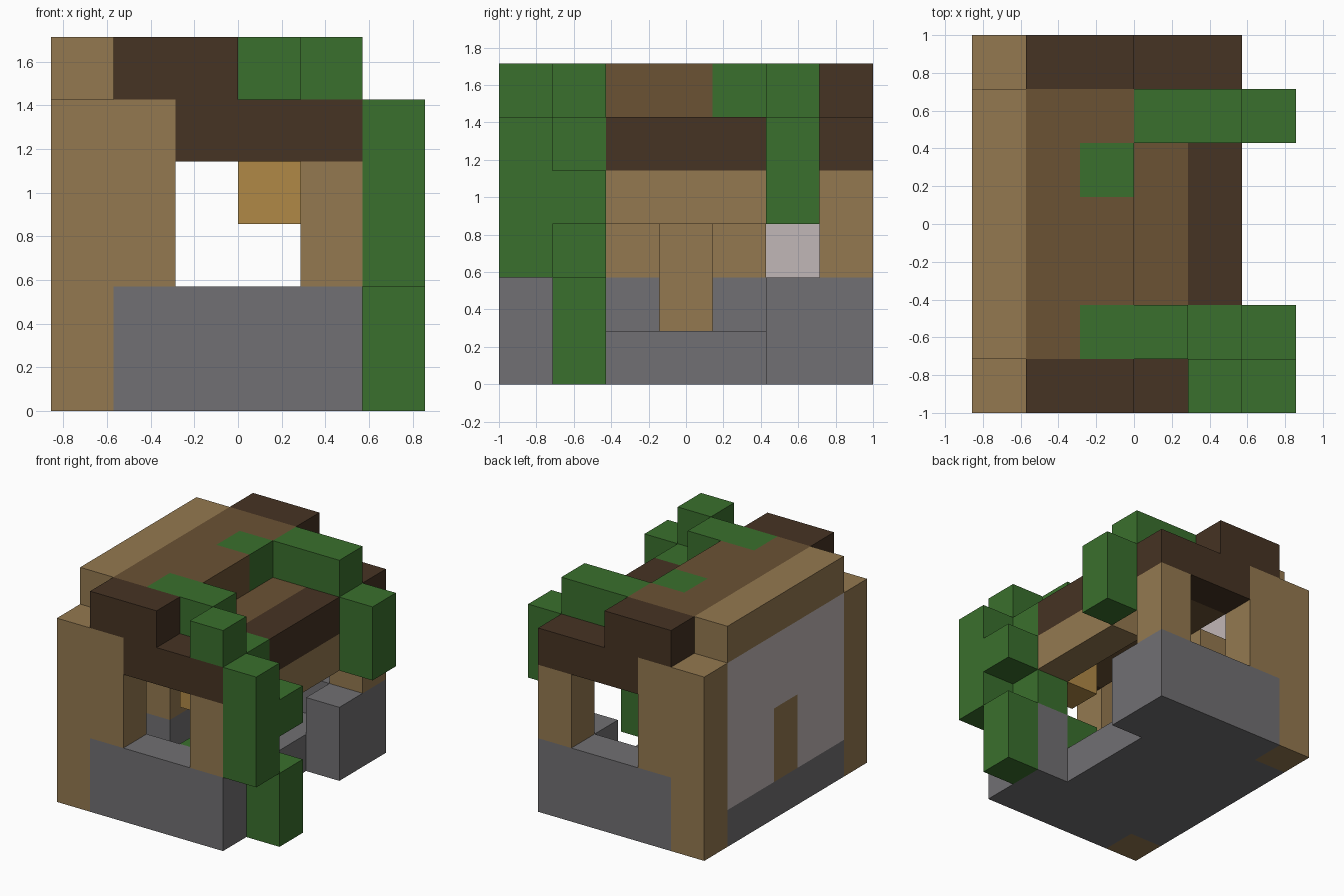
import bpy
import bmesh

if "Cube" in bpy.data.objects:
    bpy.data.objects.remove(bpy.data.objects["Cube"], do_unlink=True)

U = 2 / 7  # one block of the grid


def material(name, rgb):
    color = [(c / 255 / 12.92) if c < 11 else ((c / 255 + 0.055) / 1.055) ** 2.4 for c in rgb] + [1]
    m = bpy.data.materials.new(name)
    m.use_nodes = True
    m.diffuse_color = color
    bsdf = m.node_tree.nodes["Principled BSDF"]
    bsdf.inputs["Base Color"].default_value = color
    bsdf.inputs["Roughness"].default_value = 0.9
    return m


log = material("log tan", (148, 121, 80))
dark = material("dark timber", (70, 51, 35))
roof = material("roof brown", (107, 82, 52))
leaf = material("leaf green", (58, 112, 45))
stone = material("stone grey", (113, 112, 115))
plaster = material("pale plaster", (193, 183, 183))
lamp = material("lamp ochre", (176, 137, 70))


def build(name, mat, *boxes):
    """One object from block ranges (x0, x1, y0, y1, z0, z1)."""
    bm = bmesh.new()
    for x0, x1, y0, y1, z0, z1 in boxes:
        made = bmesh.ops.create_cube(bm, size=1)["verts"]
        for v in made:
            v.co.x = (x1 if v.co.x > 0 else x0) * U - 3 * U
            v.co.y = (y1 if v.co.y > 0 else y0) * U - 3.5 * U
            v.co.z = (z1 if v.co.z > 0 else z0) * U
    mesh = bpy.data.meshes.new(name)
    bm.to_mesh(mesh)
    bm.free()
    mesh.materials.append(mat)
    obj = bpy.data.objects.new(name, mesh)
    bpy.context.collection.objects.link(obj)
    return obj


# Stone base with a notch at the open side
build("floor_slab", stone, (1, 4, 1, 6, 0, 1), (0, 1, 1, 6, 0, 1))
build("base_corners", stone, (4, 5, 1, 2, 0, 2), (4, 5, 5, 6, 0, 2))

# End walls, the same at front and back
for side, y in (("front", 0), ("back", 6)):
    build(side + "_base_wall", stone, (1, 5, y, y + 1, 0, 2))
    build(side + "_corner_post", log, (0, 1, y, y + 1, 0, 5))
    build(side + "_inner_post", log, (1, 2, y, y + 1, 2, 5))
    build(side + "_outer_post", log, (4, 5, y, y + 1, 2, 4))
    build(side + "_gable", dark, (2, 5, y, y + 1, 4, 5), (1, 3, y, y + 1, 5, 6))

# Plaster side wall with its door and top beam
build("side_wall", plaster, (0, 1, 1, 3, 1, 5), (0, 1, 4, 6, 1, 5), (0, 1, 3, 4, 3, 5))
build("side_door", log, (0, 1, 3, 4, 1, 3))
build("wall_beam", log, (0, 1, 1, 6, 5, 6))

# Pillars beside the door
for side, y in (("front", 2), ("back", 4)):
    build(side + "_pillar_foot", stone, (1, 2, y, y + 1, 1, 2))
    build(side + "_pillar", log, (1, 2, y, y + 1, 2, 4))

# Stepped roof
build("upper_roof", roof, (1, 2, 1, 6, 5, 6), (2, 3, 2, 4, 5, 6), (2, 3, 5, 6, 5, 6))
build("lower_roof", roof, (2, 4, 1, 6, 4, 5))
build("eave_beam", dark, (4, 5, 2, 6, 4, 5))
build("eave_rail", log, (4, 5, 2, 5, 3, 4))

# Hanging lamp
build("lamp", lamp, (3, 4, 1, 2, 3, 4))

# Foliage
build("front_roof_leaves", leaf, (2, 4, 1, 2, 5, 6), (4, 5, 0, 1, 5, 6), (4, 5, 1, 2, 2, 5))
build("front_hanging_leaves", leaf, (5, 6, 0, 1, 2, 5), (5, 6, 1, 2, 3, 4))
build("front_bush", leaf, (5, 6, 1, 2, 0, 2))
build("indoor_plant", leaf, (3, 4, 1, 2, 1, 2))
build("back_roof_leaves", leaf, (3, 5, 5, 6, 5, 6), (2, 3, 4, 5, 5, 6))
build("back_hanging_leaves", leaf, (5, 6, 5, 6, 3, 5))
